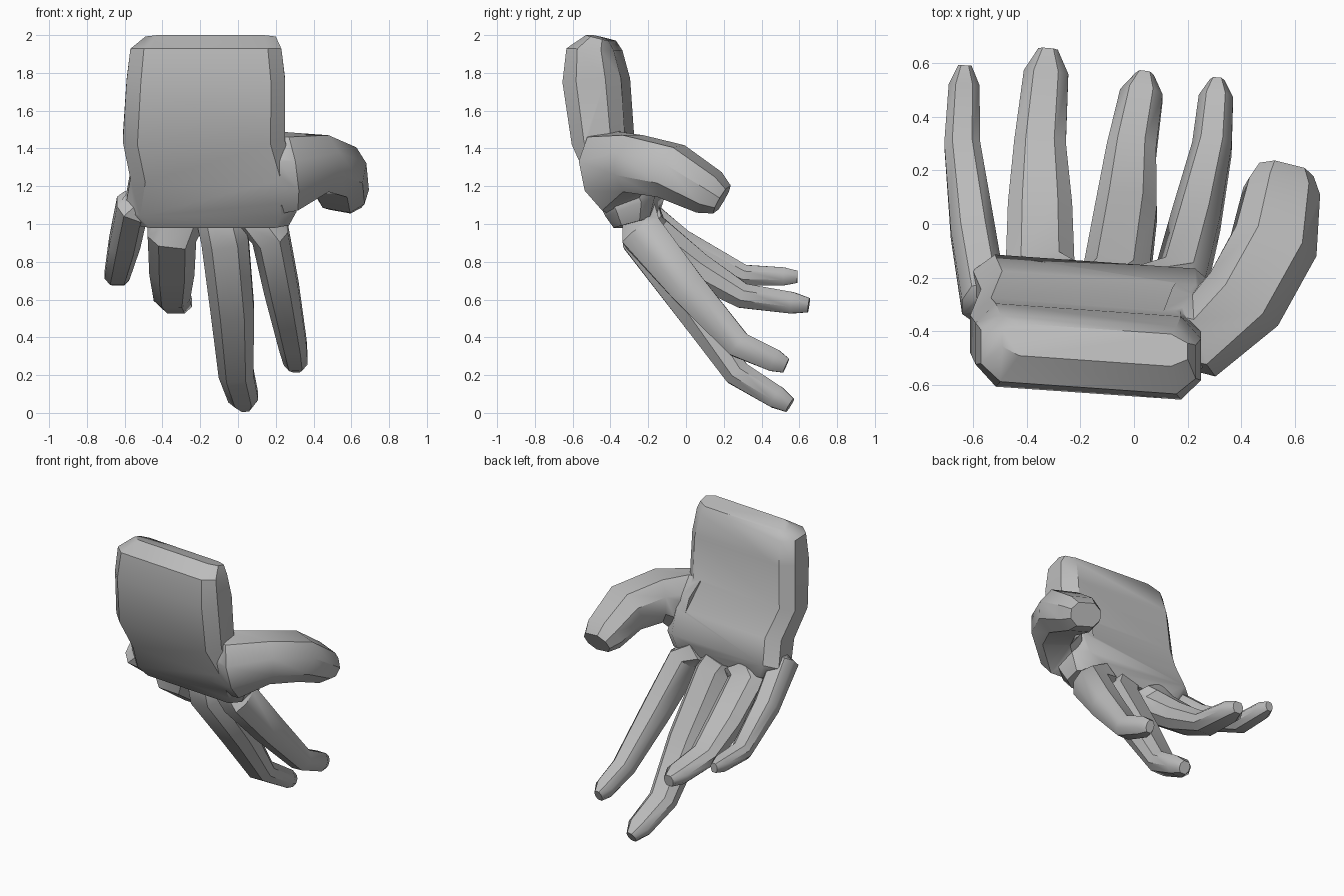
import bpy, bmesh
from math import radians
from mathutils import Vector

cube = bpy.data.objects.get("Cube")
if cube:
    bpy.data.objects.remove(cube, do_unlink=True)

skin = bpy.data.materials.new("plain grey")
skin.use_nodes = True
grey = (0.5, 0.5, 0.5, 1)
skin.diffuse_color = grey
skin.node_tree.nodes["Principled BSDF"].inputs["Base Color"].default_value = grey


def point(*coords):
    """Point given in hundredths of a unit."""
    return Vector(coords) / 100


def chamfered(center, u, v, cu, cv):
    """Rectangle with half axes u and v, its corners cut at fractions cu and cv."""
    half = [center + u - v * cv, center + u + v * cv,
            center + u * cu + v, center - u * cu + v]
    return half + [center * 2 - p for p in half]


def loft(name, rings):
    """Skin a list of equal rings of points and cap both ends."""
    bm = bmesh.new()
    loops = [[bm.verts.new(p) for p in ring] for ring in rings]
    for lower, upper in zip(loops, loops[1:]):
        for i in range(len(lower)):
            bm.faces.new((lower[i - 1], lower[i], upper[i], upper[i - 1]))
    bm.faces.new(loops[0])
    bm.faces.new(loops[-1])
    bmesh.ops.recalc_face_normals(bm, faces=bm.faces)
    mesh = bpy.data.meshes.new(name)
    bm.to_mesh(mesh)
    bm.free()
    mesh.materials.append(skin)
    obj = bpy.data.objects.new(name, mesh)
    bpy.context.collection.objects.link(obj)
    return obj


palm_heart = point(-17, -27, 125)


def digit(name, joints, width, taper, depths, side):
    """Limb through four joints, rooted inside the palm, with a blunt tip."""
    knuckle, middle, end, tip = joints
    root = knuckle.lerp(palm_heart, 0.35)
    path = [root, knuckle, middle, end, end.lerp(tip, 0.75), tip]
    rings = []
    for i, center in enumerate(path):
        before = path[max(i - 1, 0)]
        after = path[min(i + 1, len(path) - 1)]
        along = (after - before).normalized()
        across = (side - along * side.dot(along)).normalized()
        through = along.cross(across)
        rings.append(chamfered(center, across * width * taper[i] / 2,
                               through * depths[i] / 2, 0.55, 0.4))
    return loft(name, rings)


# Palm and wrist: left edge, right edge, front point, back point of each row
palm_rows = [
    (-0.49, 0.20, point(0, -51, 200), point(0, -39, 197)),
    (-0.57, 0.23, point(0, -61, 193), point(0, -36, 192)),
    (-0.59, 0.25, point(0, -63, 175), point(0, -32, 177)),
    (-0.61, 0.25, point(0, -58, 142), point(0, -30, 148)),
    (-0.57, 0.31, point(0, -49, 122), point(0, -20, 130)),
    (-0.60, 0.31, point(0, -40, 104), point(0, -14, 114)),
    (-0.54, 0.27, point(0, -36, 98), point(0, -17, 103)),
]
palm_turn = Vector((1, -0.07, 0))
palm_rings = []
for left, right, front, back in palm_rows:
    center = (front + back) / 2
    center.x = (left + right) / 2
    across = palm_turn * (right - left) / 2
    palm_rings.append(chamfered(center, across, (back - front) / 2, 0.82, 0.5))
hand = loft("hand", palm_rings)

# Fingers: width, thickness, then knuckle, middle joint, end joint and tip
fingers = {
    "index_finger": (0.20, 1, point(17, -23, 95), point(23, 1, 66),
                     point(29, 28, 36), point(31, 53, 25)),
    "middle_finger": (0.25, 1, point(-7, -23, 93), point(-3, 4, 55),
                      point(-1, 27, 21), point(4, 55, 4)),
    "ring_finger": (0.26, 0.95, point(-35, -19, 95), point(-35, 6, 76),
                    point(-35, 30, 62), point(-32, 65, 57)),
    "little_finger": (0.18, 0.8, point(-56, -28, 109), point(-60, -3, 90),
                      point(-64, 30, 73), point(-63, 59, 72)),
}
finger_taper = (0.95, 1, 0.92, 0.74, 0.64, 0.28)
finger_depths = (0.17, 0.23, 0.19, 0.14, 0.12, 0.08)
digits = [
    digit(name, joints, width, finger_taper,
          [depth * thickness for depth in finger_depths], Vector((1, 0, 0)))
    for name, (width, thickness, *joints) in fingers.items()
]

# Thumb, curling forward from the side of the palm
thumb_joints = (point(27, -40, 128), point(41, -28, 132),
                point(52, -8, 128), point(56, 19, 113))
thumb_taper = (0.9, 1, 1, 1, 0.86, 0.66)
thumb_depths = (0.44, 0.40, 0.30, 0.28, 0.22, 0.15)
digits.append(digit("thumb", thumb_joints, 0.32, thumb_taper, thumb_depths,
                    Vector((1, -0.6, 0))))

# Weld the digits into the palm as one skin
bpy.context.view_layer.objects.active = hand
hand.select_set(True)
for part in digits:
    weld = hand.modifiers.new("weld", 'BOOLEAN')
    weld.operation = 'UNION'
    weld.solver = 'EXACT'
    weld.object = part
    bpy.ops.object.modifier_apply(modifier=weld.name)
    bpy.data.objects.remove(part, do_unlink=True)
bpy.ops.object.shade_smooth_by_angle(angle=radians(40))
